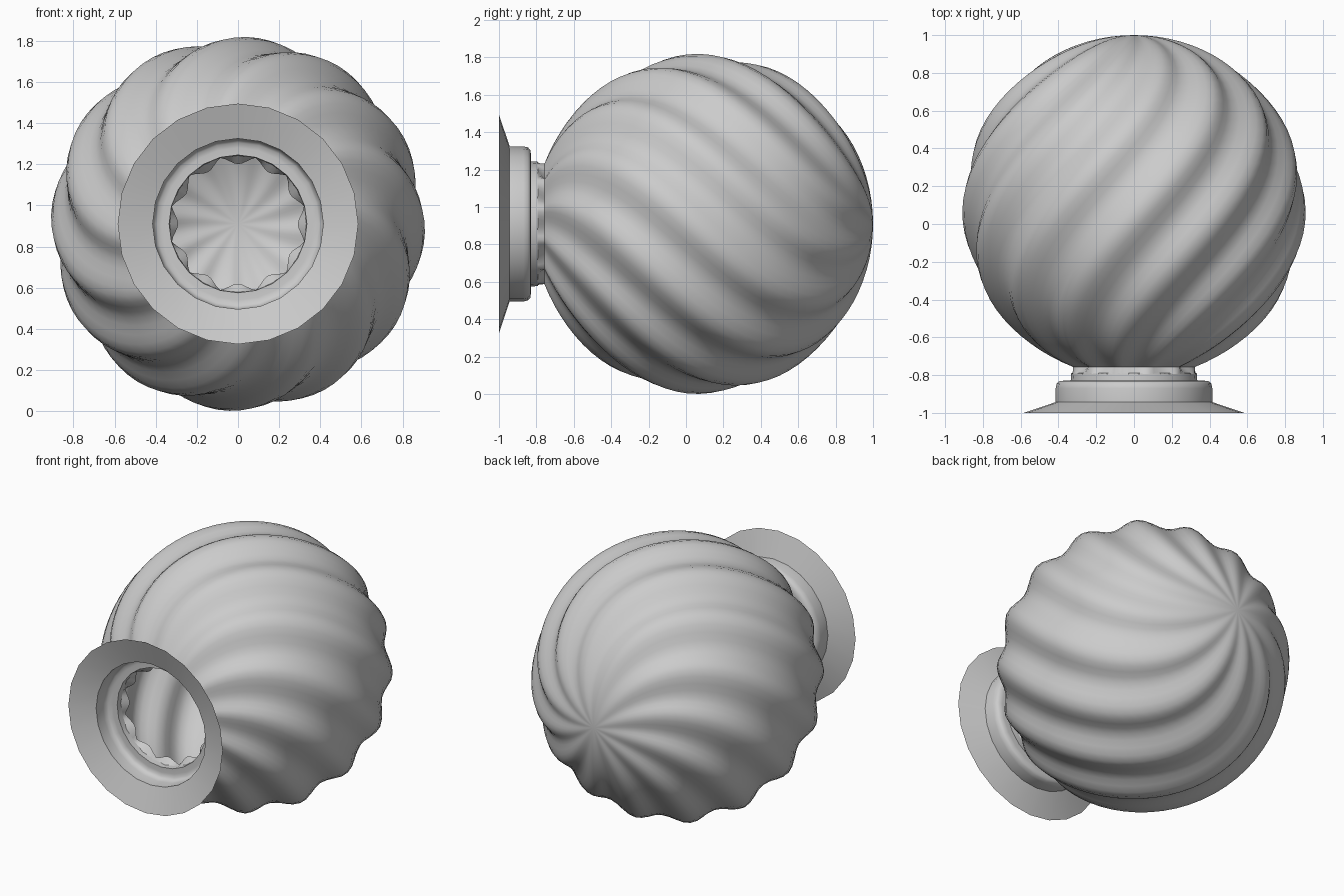
import bpy, math

if "Cube" in bpy.data.objects:
    bpy.data.objects.remove(bpy.data.objects["Cube"])

CZ = 0.91          # height of the horizontal axis
LOBES = 12
TWIST = 1.0        # radians per unit along y


def lathe_mesh(name, rows, close_back=None):
    """rows: rings of (x, y, z) points, optional tip point at the back."""
    n = len(rows[0])
    verts = [p for row in rows for p in row]
    faces = []
    for i in range(len(rows) - 1):
        for j in range(n):
            k = (j + 1) % n
            faces.append((i * n + j, (i + 1) * n + j, (i + 1) * n + k, i * n + k))
    if close_back:
        verts.append(close_back)
        b = (len(rows) - 1) * n
        faces += [(b + j, len(verts) - 1, b + (j + 1) % n) for j in range(n)]
    me = bpy.data.meshes.new(name)
    me.from_pydata(verts, [], faces)
    ob = bpy.data.objects.new(name, me)
    bpy.context.collection.objects.link(ob)
    bpy.ops.object.select_all(action='DESELECT')
    ob.select_set(True)
    bpy.context.view_layer.objects.active = ob
    bpy.ops.object.mode_set(mode='EDIT')
    bpy.ops.mesh.select_all(action='SELECT')
    bpy.ops.mesh.normals_make_consistent(inside=False)
    bpy.ops.object.mode_set(mode='OBJECT')
    bpy.ops.object.shade_smooth_by_angle(angle=math.radians(40))
    return ob


def ring(r, y, n):
    return [(r * math.sin(2 * math.pi * j / n), y, CZ + r * math.cos(2 * math.pi * j / n))
            for j in range(n)]


# mounting collar: flared flange, rounded band and step in to the neck
collar = [(0.585, -1.0), (0.415, -0.943), (0.415, -0.87), (0.409, -0.845),
          (0.395, -0.832), (0.37, -0.829), (0.335, -0.829), (0.332, -0.79)]
lathe_mesh("collar", [ring(r, y, 24) for r, y in collar])

# fluted globe: twisted lobes, pinched to sharp ridges at the neck
SEG, RINGS = 96, 40
start = math.radians(21.5)
rows = [ring(0.332, -0.795, SEG)]
for i in range(RINGS):
    phi = start + (math.pi - start) * i / RINGS
    y = 0.09 - 0.91 * math.cos(phi)
    radius = 0.91 * math.sin(phi)
    pinch = max(0.0, math.cos(phi)) ** 6
    depth = 0.06 + 0.09 * abs(math.cos(phi)) ** 4
    row = []
    for j in range(SEG):
        t = 2 * math.pi * j / SEG
        a = LOBES * (t - math.radians(15))
        soft = 0.5 - 0.5 * math.cos(a)
        sharp = abs(math.sin(a / 2))
        r = radius * (1 - depth * (soft + (sharp - soft) * pinch))
        th = t + TWIST * (y + 0.76)
        row.append((r * math.sin(th), y, CZ + r * math.cos(th)))
    rows.append(row)
lathe_mesh("fluted_globe", rows, (0, 1.0, CZ))
